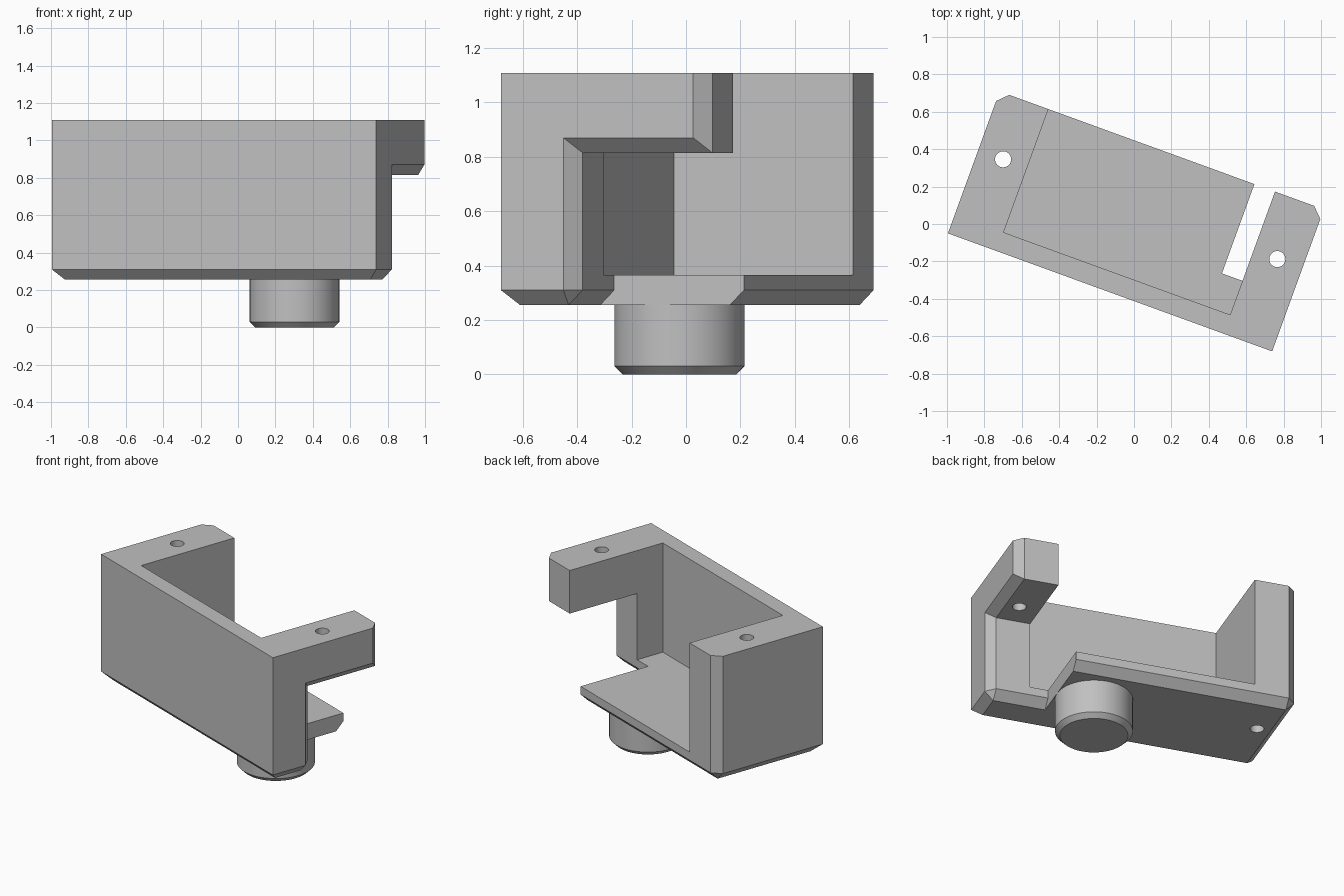
import bpy, bmesh, math
from mathutils import Matrix

cube = bpy.data.objects.get("Cube")
if cube:
    bpy.data.objects.remove(cube, do_unlink=True)

# Main sizes, in the bracket's own axes (front left corner is the origin)
W, D, C = 1.845, 0.808, 0.055      # width, depth, chamfer
BASE, FLOOR, TOP = 0.255, 0.365, 1.108
IN_L, IN_R, IN_F = 0.278, 1.567, 0.107   # pocket limits
NOTCH_U, NOTCH_V = 1.45, 0.30
ARM_Z = 0.815
PLACE = Matrix.Translation((-0.995, -0.05, 0)) @ Matrix.Rotation(math.radians(-20), 4, 'Z')

grey = bpy.data.materials.new("light_grey")
grey.use_nodes = True
colour = (0.53, 0.53, 0.53, 1)
grey.diffuse_color = colour
grey.node_tree.nodes["Principled BSDF"].inputs["Base Color"].default_value = colour


def loft(name, rings):
    """Closed solid through (height, outline) rings of equal point count."""
    bm = bmesh.new()
    loops = [[bm.verts.new((u, v, z)) for u, v in pts] for z, pts in rings]
    n = len(loops[0])
    for a, b in zip(loops, loops[1:]):
        for i in range(n):
            j = (i + 1) % n
            bm.faces.new((a[i], a[j], b[j], b[i]))
    bm.faces.new(loops[0][::-1])
    bm.faces.new(loops[-1])
    bmesh.ops.remove_doubles(bm, verts=bm.verts, dist=1e-5)
    bmesh.ops.recalc_face_normals(bm, faces=bm.faces)
    mesh = bpy.data.meshes.new(name)
    bm.to_mesh(mesh)
    bm.free()
    mesh.materials.append(grey)
    obj = bpy.data.objects.new(name, mesh)
    obj.matrix_world = PLACE
    bpy.context.collection.objects.link(obj)
    return obj


def rect(u0, u1, v0, v1):
    return [(u0, v0), (u1, v0), (u1, v1), (u0, v1)]


def circle(u, v, r, n):
    return [(u + r * math.cos(math.tau * i / n), v + r * math.sin(math.tau * i / n)) for i in range(n)]


def combine(target, tool, operation):
    """Apply a boolean and discard the tool."""
    bpy.context.view_layer.update()
    mod = target.modifiers.new(operation, 'BOOLEAN')
    mod.operation, mod.solver, mod.object = operation, 'EXACT', tool
    tool.hide_render = True
    bpy.context.view_layer.objects.active = target
    bpy.ops.object.modifier_apply(modifier=mod.name)
    bpy.data.objects.remove(tool, do_unlink=True)


# Bracket body: notched footprint with chamfered lower rim
outline = [(0, 0), (W, 0), (W, NOTCH_V - C), (W - C, NOTCH_V),
           (NOTCH_U, NOTCH_V), (NOTCH_U, D), (C, D), (0, D - C)]
inset = [(C, C), (W - C, C), (W - C, NOTCH_V - C), (W - C, NOTCH_V - C),
         (NOTCH_U, NOTCH_V - C), (NOTCH_U, D - C), (C, D - C), (C, D - C)]
body = loft("bracket_body", [(BASE, inset), (BASE + C, outline), (TOP, outline)])

# Open pocket behind the front wall
pocket = rect(IN_L, IN_R, IN_F, 1)
combine(body, loft("pocket_cutter", [(FLOOR, pocket), (TOP + 0.1, pocket)]), 'DIFFERENCE')

# Raised left arm, chamfered along its outer lower edge and back corner
arm_low = [(IN_R, 0.05), (W - C, 0.05), (W - C, D), (W - C, D), (IN_R, D)]
arm_full = [(IN_R, 0.05), (W, 0.05), (W, D - C), (W - C, D), (IN_R, D)]
combine(body, loft("arm", [(ARM_Z, arm_low), (ARM_Z + C, arm_full), (TOP, arm_full)]), 'UNION')

# Screw holes through both side walls
for u in (0.142, 1.702):
    ring = circle(u, 0.473, 0.043, 32)
    combine(body, loft("hole_cutter", [(0.1, ring), (TOP + 0.1, ring)]), 'DIFFERENCE')

# Round peg under the floor
peg = loft("round_peg", [(0, circle(1.21, 0.468, 0.21, 64)),
                         (0.03, circle(1.21, 0.468, 0.24, 64)),
                         (0.28, circle(1.21, 0.468, 0.24, 64))])

for obj in (body, peg):
    bpy.ops.object.select_all(action='DESELECT')
    obj.select_set(True)
    bpy.context.view_layer.objects.active = obj
    bpy.ops.object.shade_smooth_by_angle(angle=math.radians(25))
